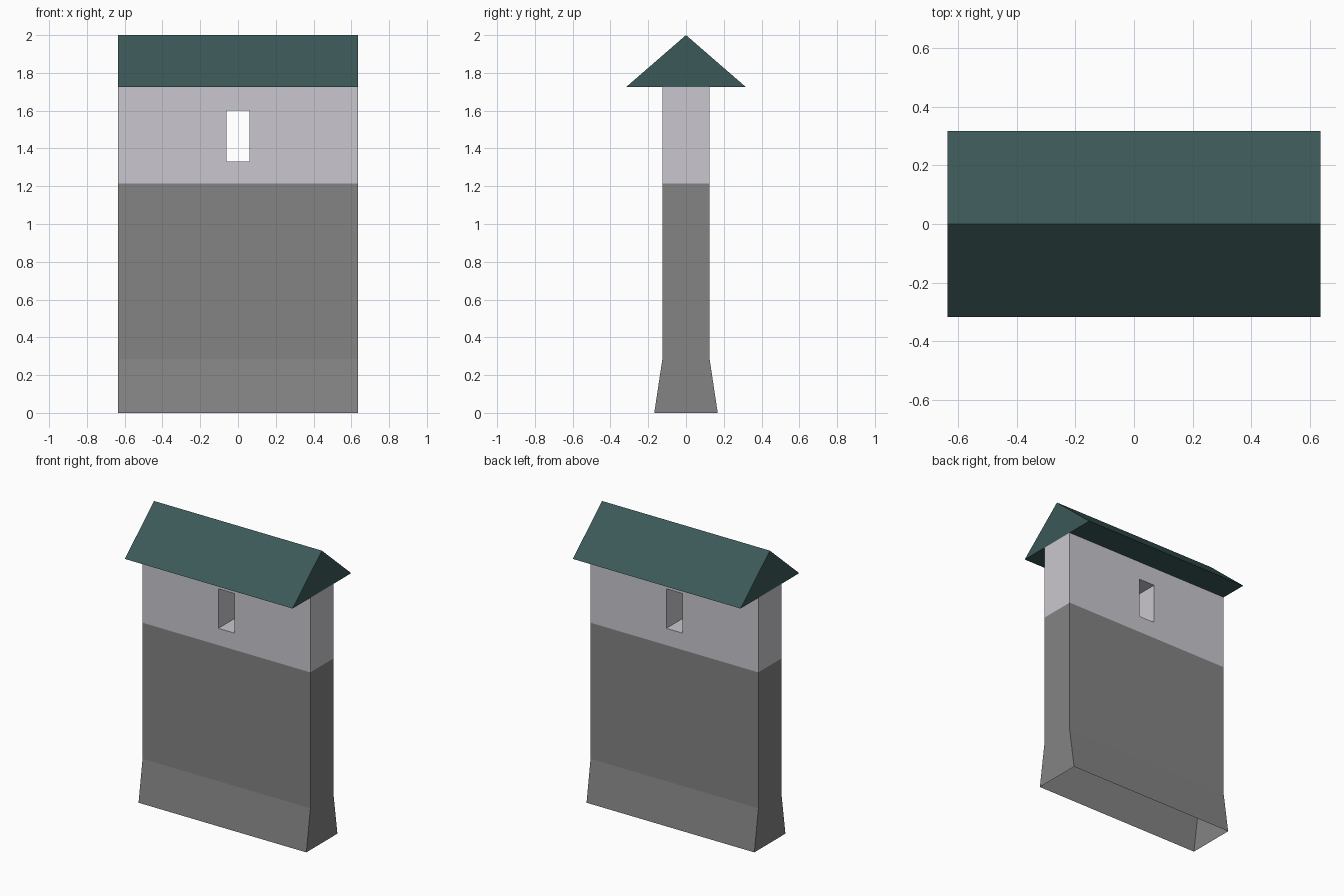
import bpy
import bmesh

cube = bpy.data.objects.get("Cube")
if cube:
    bpy.data.objects.remove(cube, do_unlink=True)


def material(name, rgb):
    mat = bpy.data.materials.new(name)
    mat.use_nodes = True
    colour = (*rgb, 1)
    mat.diffuse_color = colour
    mat.node_tree.nodes["Principled BSDF"].inputs["Base Color"].default_value = colour
    return mat


def finish(name, bm, mats):
    bmesh.ops.remove_doubles(bm, verts=bm.verts, dist=0.0001)
    bmesh.ops.recalc_face_normals(bm, faces=bm.faces)
    mesh = bpy.data.meshes.new(name)
    bm.to_mesh(mesh)
    bm.free()
    for mat in mats:
        mesh.materials.append(mat)
    obj = bpy.data.objects.new(name, mesh)
    bpy.context.collection.objects.link(obj)
    return obj


def quad(bm, *points):
    return bm.faces.new([bm.verts.new(p) for p in points])


stone = material("grey stone", (0.23, 0.23, 0.23))
plaster = material("pale plaster", (0.59, 0.575, 0.62))
slate = material("dark teal roof", (0.045, 0.098, 0.098))

HALF = 0.635       # half length of the wall
THICK = 0.125      # half thickness of the wall
FOOT = 0.168       # half thickness at the ground
BAND = 1.215       # where stone meets plaster
EAVES = 1.725
WX, W0, W1 = 0.061, 1.33, 1.6   # window half width, sill, head

# Wall shell, open underneath, with a flared foot and a window cell left out
bm = bmesh.new()
cols = [-HALF, -WX, WX, HALF]
rows = [(0, FOOT), (0.285, THICK), (BAND, THICK), (W0, THICK), (W1, THICK), (EAVES, THICK)]
for (z0, y0), (z1, y1) in zip(rows, rows[1:]):
    for side in (-1, 1):
        for x0, x1 in zip(cols, cols[1:]):
            if z0 == W0 and x0 == -WX:
                continue
            quad(bm, (x0, side * y0, z0), (x1, side * y0, z0),
                 (x1, side * y1, z1), (x0, side * y1, z1))
        x = side * HALF
        quad(bm, (x, -y0, z0), (x, y0, z0), (x, y1, z1), (x, -y1, z1))

# Window reveals running through the wall
corners = [(-WX, W0), (WX, W0), (WX, W1), (-WX, W1)]
for (xa, za), (xb, zb) in zip(corners, corners[1:] + corners[:1]):
    quad(bm, (xa, -THICK, za), (xb, -THICK, zb), (xb, THICK, zb), (xa, THICK, za))

# Stone below the band, plaster above
for face in bm.faces:
    face.material_index = int(face.calc_center_median().z > BAND)
finish("wall", bm, [stone, plaster])

# Gabled roof prism
bm = bmesh.new()
gable = bm.faces.new([bm.verts.new((-HALF, y, z))
                      for y, z in ((-0.317, EAVES), (0.317, EAVES), (0, 2))])
ext = bmesh.ops.extrude_face_region(bm, geom=[gable], use_keep_orig=True)
bmesh.ops.translate(bm, vec=(2 * HALF, 0, 0),
                    verts=[g for g in ext["geom"] if isinstance(g, bmesh.types.BMVert)])
finish("roof", bm, [slate])
